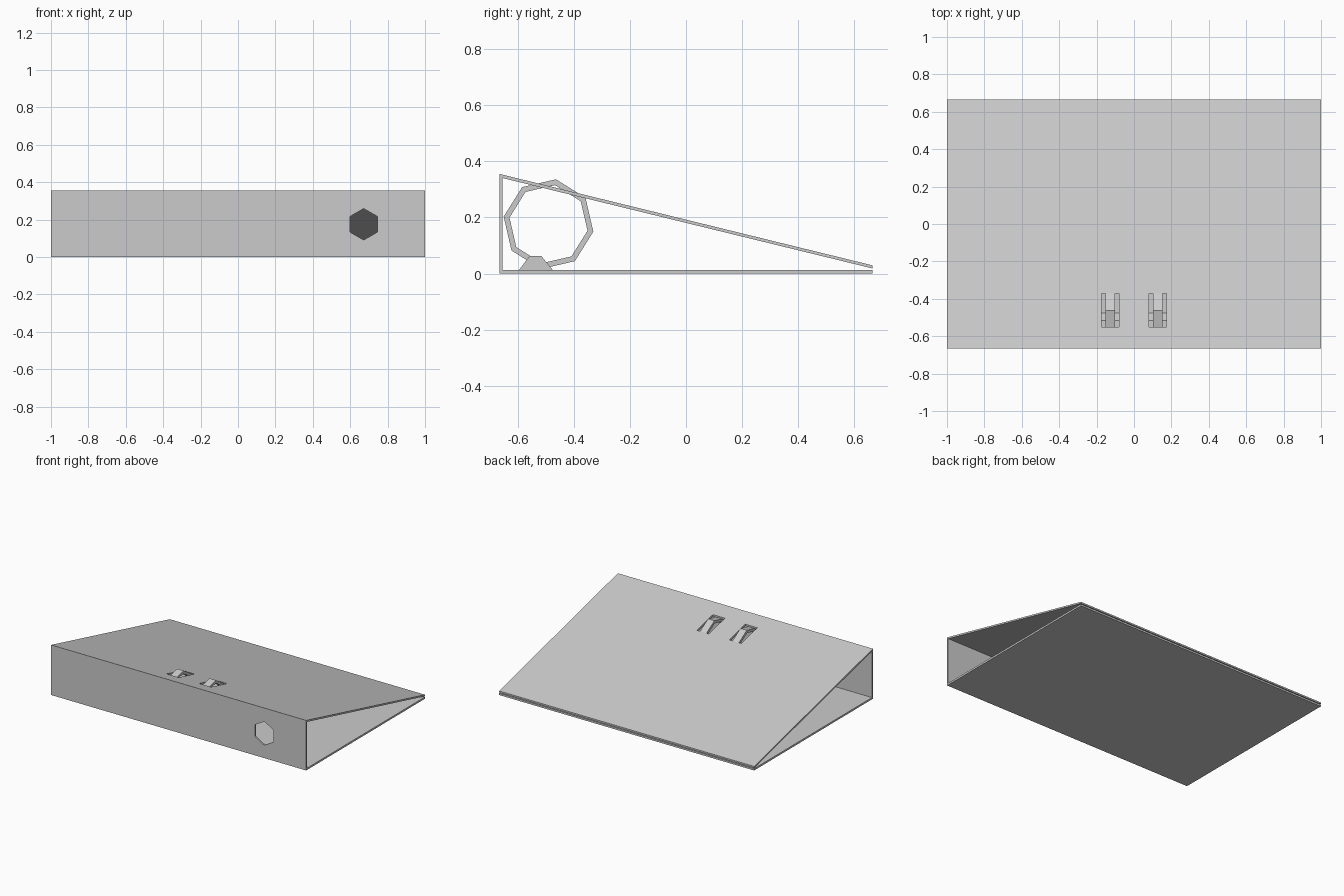
import bpy, bmesh, math

if "Cube" in bpy.data.objects:
    bpy.data.objects.remove(bpy.data.objects["Cube"])


def prism(name, profile, x0, x1):
    """Extrude a (y, z) outline along x."""
    bm = bmesh.new()
    a = [bm.verts.new((x0, y, z)) for y, z in profile]
    b = [bm.verts.new((x1, y, z)) for y, z in profile]
    n = len(profile)
    bm.faces.new(a)
    bm.faces.new(b[::-1])
    for i in range(n):
        j = (i + 1) % n
        bm.faces.new((a[i], b[i], b[j], a[j]))
    return finish(name, bm)


def finish(name, bm):
    bmesh.ops.recalc_face_normals(bm, faces=bm.faces[:])
    me = bpy.data.meshes.new(name)
    bm.to_mesh(me)
    bm.free()
    ob = bpy.data.objects.new(name, me)
    bpy.context.collection.objects.link(ob)
    return ob


def cut(target, cutter):
    m = target.modifiers.new("cut", 'BOOLEAN')
    m.operation = 'DIFFERENCE'
    m.solver = 'EXACT'
    m.object = cutter
    cutter.hide_render = True
    bpy.context.view_layer.objects.active = target
    bpy.ops.object.modifier_apply(modifier=m.name)
    bpy.data.objects.remove(cutter)


def octagon_ring(name, x0, x1, cy, cz, r_out, r_in, turn):
    bm = bmesh.new()
    loops = []
    for x, r in ((x0, r_out), (x1, r_out), (x1, r_in), (x0, r_in)):
        loops.append([bm.verts.new((x, cy + r * math.cos(turn + k * math.pi / 4),
                                    cz + r * math.sin(turn + k * math.pi / 4)))
                      for k in range(8)])
    for i in range(4):
        p, q = loops[i], loops[(i + 1) % 4]
        for k in range(8):
            j = (k + 1) % 8
            bm.faces.new((p[k], p[j], q[j], q[k]))
    return finish(name, bm)


# Wedge case: floor, front wall and sloping lid, open at both ends
D = 0.665
floor = prism("floor_plate", [(-D, 0), (D, 0), (D, 0.013), (-D, 0.013)], -1, 1)
front = prism("front_wall", [(-D, 0.013), (-D + 0.011, 0.013),
                             (-D + 0.011, 0.343), (-D, 0.345)], -1, 1)
lid = prism("sloping_lid", [(-D, 0.343), (D, 0.018), (D, 0.029), (-D, 0.355)], -1, 1)

# Hexagonal hole in the front wall
bpy.ops.mesh.primitive_cylinder_add(vertices=6, radius=0.084, depth=0.1,
                                    location=(0.672, -D, 0.175),
                                    rotation=(math.pi / 2, 0, 0))
cut(front, bpy.context.object)

# Two thumb wheels poking through lid slots, each over a cradle on the floor
for side, label in ((-1, "left"), (1, "right")):
    x = side * 0.127
    bounds = [(-0.55, 0.1), (-0.372, 0.1), (-0.372, 0.5), (-0.55, 0.5)]
    cut(lid, prism("slot_cutter", bounds, x - 0.047, x + 0.047))
    octagon_ring(label + "_thumb_wheel", x - 0.025, x + 0.025,
                 -0.49, 0.176, 0.162, 0.141, math.radians(-9.5))
    prism(label + "_wheel_cradle", [(-0.595, 0.013), (-0.475, 0.013),
                                    (-0.515, 0.062), (-0.558, 0.062)],
          x - 0.05, x + 0.05)
